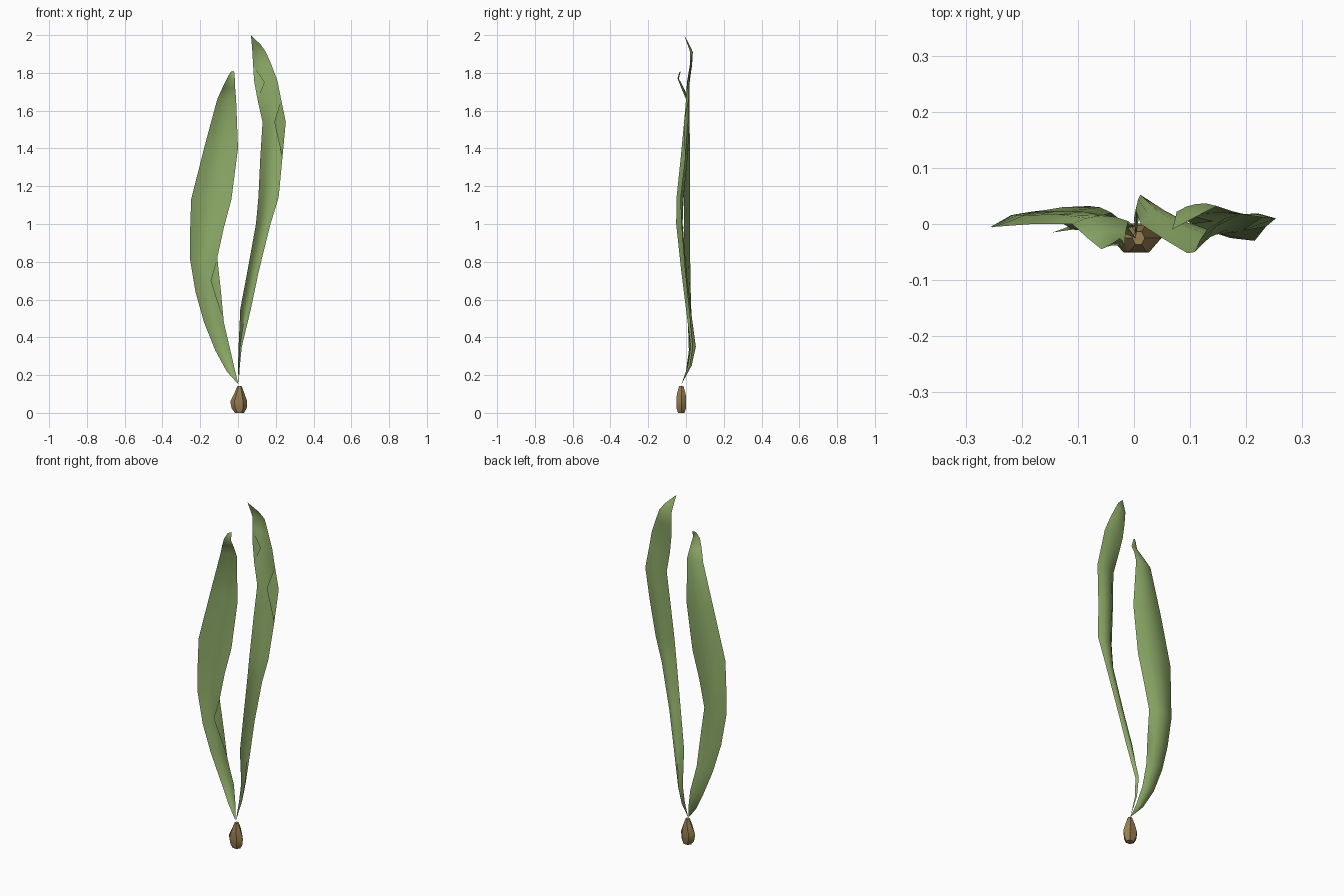
import bpy, math


def material(name, color):
    m = bpy.data.materials.new(name)
    m.diffuse_color = (*color, 1)
    return m


leaf_green = material("leaf green", (0.27, 0.41, 0.14))
bulb_brown = material("bulb brown", (0.31, 0.21, 0.08))


def build(name, verts, faces, mat, angle):
    me = bpy.data.meshes.new(name)
    me.from_pydata(verts, [], faces)
    me.materials.append(mat)
    ob = bpy.data.objects.new(name, me)
    bpy.context.collection.objects.link(ob)
    bpy.ops.object.select_all(action='DESELECT')
    ob.select_set(True)
    bpy.context.view_layer.objects.active = ob
    bpy.ops.object.shade_smooth_by_angle(angle=math.radians(angle))
    return ob


def leaf(name, base, rows, tip, flaps):
    """rows: z, left edge x y, middle y, right edge x y; flaps: row, side, apex."""
    n = 4
    verts, faces = [], []
    for z, xl, yl, ym, xr, yr in rows:
        for k in range(n + 1):
            t = k / n
            bow = 4 * t * (1 - t) * (ym - (yl + yr) / 2)
            verts.append((xl + (xr - xl) * t, yl + (yr - yl) * t + bow, z))
    w = n + 1
    for r in range(len(rows) - 1):
        for k in range(n):
            a = r * w + k
            faces.append((a, a + 1, a + w + 1, a + w))
    # pointed ends
    b, last = len(verts), (len(rows) - 1) * w
    verts += [base, tip]
    for k in range(n):
        faces.append((b, k + 1, k))
        faces.append((last + k, last + k + 1, b + 1))
    # rims curled over the front
    for row, side, apex in flaps:
        c = len(verts)
        verts.append(apex)
        e = [(row + d) * w + side * n for d in (-1, 0, 1)]
        faces += [(e[0], e[1], c), (e[1], e[2], c)]
    return build(name, verts, faces, leaf_green, 50)


base = (0.003, -0.025, 0.15)

# broad left leaf
leaf("left_leaf", base, [
    (0.22, -0.06, 0.00, 0.01, -0.015, 0.00),
    (0.33, -0.12, 0.015, 0.032, -0.04, 0.02),
    (0.48, -0.18, 0.01, 0.03, -0.075, 0.01),
    (0.64, -0.225, 0.00, 0.025, -0.09, 0.00),
    (0.82, -0.255, -0.005, 0.022, -0.11, -0.01),
    (0.98, -0.253, -0.006, 0.022, -0.075, -0.012),
    (1.13, -0.248, -0.005, 0.022, -0.035, -0.01),
    (1.40, -0.18, 0.00, 0.022, 0.00, -0.005),
    (1.66, -0.11, 0.00, 0.015, -0.01, 0.005),
    (1.72, -0.083, -0.025, -0.012, -0.015, -0.015),
    (1.77, -0.058, -0.045, -0.038, -0.017, -0.04),
    (1.805, -0.04, -0.035, -0.03, -0.02, -0.03),
], (-0.025, -0.025, 1.81), [(3, 1, (-0.145, -0.015, 0.70))])

# slender right leaf
leaf("right_leaf", base, [
    (0.25, 0.00, 0.01, 0.03, 0.01, 0.02),
    (0.35, 0.003, 0.025, 0.052, 0.02, 0.035),
    (0.55, 0.012, 0.00, 0.025, 0.068, 0.015),
    (0.75, 0.05, -0.025, 0.002, 0.11, -0.005),
    (1.00, 0.095, -0.052, -0.02, 0.172, -0.025),
    (1.14, 0.108, -0.05, -0.012, 0.215, -0.03),
    (1.35, 0.118, -0.028, 0.008, 0.235, -0.005),
    (1.54, 0.13, -0.01, 0.018, 0.253, 0.01),
    (1.66, 0.103, 0.00, 0.018, 0.228, 0.012),
    (1.76, 0.085, 0.012, 0.02, 0.208, 0.015),
    (1.84, 0.08, 0.02, 0.032, 0.178, 0.022),
    (1.91, 0.076, 0.022, 0.036, 0.148, 0.032),
    (1.95, 0.073, 0.008, 0.015, 0.12, 0.018),
], (0.068, -0.01, 2.0), [(7, 1, (0.192, -0.012, 1.54)),
                        (9, 0, (0.142, 0.005, 1.75))])

# faceted bulb
sides = 6
rings = [(0.0, 0.008, 0.024, 0.02), (0.025, 0.006, 0.04, 0.029),
         (0.06, 0.004, 0.045, 0.03), (0.10, 0.007, 0.028, 0.027),
         (0.143, 0.008, 0.011, 0.013)]
verts = [(cx + rx * math.cos(math.tau * k / sides),
          -0.025 + ry * math.sin(math.tau * k / sides), z)
         for z, cx, rx, ry in rings for k in range(sides)]
faces = [(r * sides + k, r * sides + (k + 1) % sides,
          (r + 1) * sides + (k + 1) % sides, (r + 1) * sides + k)
         for r in range(len(rings) - 1) for k in range(sides)]
top = (len(rings) - 1) * sides
faces += [tuple(reversed(range(sides))), tuple(range(top, top + sides))]
build("bulb", verts, faces, bulb_brown, 40)
